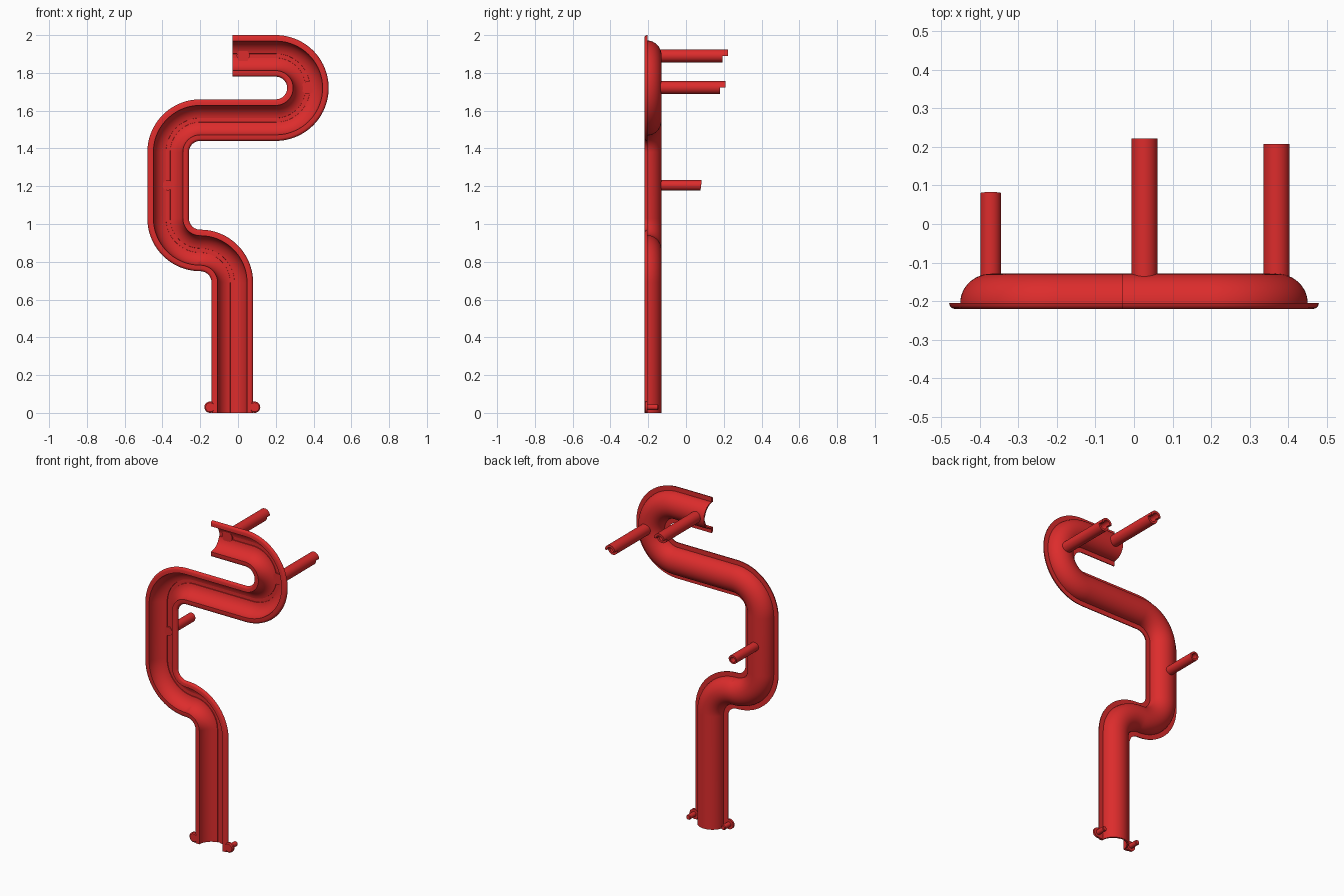
import bpy, bmesh
from math import sin, cos, pi, radians

if "Cube" in bpy.data.objects:
    bpy.data.objects.remove(bpy.data.objects["Cube"])

red = bpy.data.materials.new("red_plastic")
red.diffuse_color = (0.72, 0.025, 0.025, 1)
red.use_nodes = True
red.node_tree.nodes["Principled BSDF"].inputs["Base Color"].default_value = red.diffuse_color


def finish(name, bm, angle=35):
    bmesh.ops.recalc_face_normals(bm, faces=bm.faces)
    me = bpy.data.meshes.new(name)
    bm.to_mesh(me)
    bm.free()
    ob = bpy.data.objects.new(name, me)
    bpy.context.collection.objects.link(ob)
    me.materials.append(red)
    bpy.ops.object.select_all(action='DESELECT')
    ob.select_set(True)
    bpy.context.view_layer.objects.active = ob
    bpy.ops.object.shade_smooth_by_angle(angle=radians(angle))
    return ob


def loft(bm, loops, closed=False):
    """Skin matching closed loops; cap the ends unless the skin is a ring."""
    rows = [[bm.verts.new(p) for p in lp] for lp in loops]
    n = len(rows[0])
    pairs = list(zip(rows, rows[1:])) + ([(rows[-1], rows[0])] if closed else [])
    for a, b in pairs:
        for i in range(n):
            j = (i + 1) % n
            bm.faces.new((a[i], a[j], b[j], b[i]))
    if not closed:
        bm.faces.new(rows[0][::-1])
        bm.faces.new(rows[-1])


# Serpentine centre line as (x, z, sideways x, sideways z)
R = 0.17
path = []


def bend(cx, cz, a0, a1, flip):
    steps = int(abs(a1 - a0) / 4)
    for k in range(steps + 1):
        a = radians(a0 + (a1 - a0) * k / steps)
        path.append((cx + R * cos(a), cz + R * sin(a), flip * cos(a), flip * sin(a)))


path.append((-0.03, 1.89, 0, 1))
bend(0.20, 1.72, 90, -90, 1)
bend(-0.20, 1.38, 90, 180, -1)
bend(-0.20, 1.03, 180, 270, -1)
bend(-0.20, 0.69, 90, 0, 1)
path.append((-0.03, 0.0, 1, 0))

# Half trough section: floor groove, inner wall, rounded rim, outer wall
inner = [(0.0, -0.137), (0.011, -0.137), (0.0115, -0.141)]
inner += [(0.078 * sin(t), -0.22 + 0.08 * cos(t))
          for t in [radians(15 + 75 * k / 10) for k in range(11)]]
rim = [(0.097, -0.22), (0.103, -0.218), (0.108, -0.213), (0.11, -0.205)]
outer = [(0.081 * cos(t), -0.205 + 0.076 * sin(t))
         for t in [radians(90 * k / 12) for k in range(13)]]
half = inner + rim + outer
section = half + [(-s, y) for s, y in half[-2:0:-1]]

bm = bmesh.new()
loft(bm, [[(x + s * nx, y, z + s * nz) for s, y in section] for x, z, nx, nz in path])
finish("trough", bm)


def ring(x, z, r, y, slant=0, a0=0, a1=2 * pi, n=32):
    return [(x + r * cos(a), y + slant * sin(a), z + r * sin(a))
            for a in [a0 + (a1 - a0) * k / n for k in range(n)]]


# Mounting posts with hollow ends; the two larger ones carry a half-round lip
def post(name, x, z, r, y_end, lip, slant=0):
    y = y_end - lip
    ri = r * 0.6
    bm = bmesh.new()
    loft(bm, [ring(x, z, r, -0.145), ring(x, z, r, y, slant),
              ring(x, z, ri, y, slant), ring(x, z, ri, y - 0.06)])
    if lip:
        sec = []
        for k in range(17):
            a = pi * k / 16
            sec.append([(x + q * cos(a), yy, z + q * sin(a))
                        for q, yy in ((r, y), (r, y_end), (ri, y_end), (ri, y))])
        loft(bm, sec)
    finish(name, bm)


post("post_top", 0.027, 1.89, 0.034, 0.222, 0.028)
post("post_right", 0.37, 1.722, 0.034, 0.208, 0.028)
post("post_left", -0.372, 1.205, 0.027, 0.08, 0, 0.003)

# Connector ears at the lower end: a round tab with a small peg behind
for side, label in ((-1, "left"), (1, "right")):
    x = -0.03 + side * 0.118
    bm = bmesh.new()
    loft(bm, [ring(x, 0.03, 0.024, -0.22), ring(x, 0.03, 0.03, -0.215),
              ring(x, 0.03, 0.03, -0.203), ring(x, 0.03, 0.015, -0.203),
              ring(x, 0.03, 0.015, -0.15), ring(x, 0.03, 0.012, -0.146)])
    finish("connector_ear_" + label, bm)
